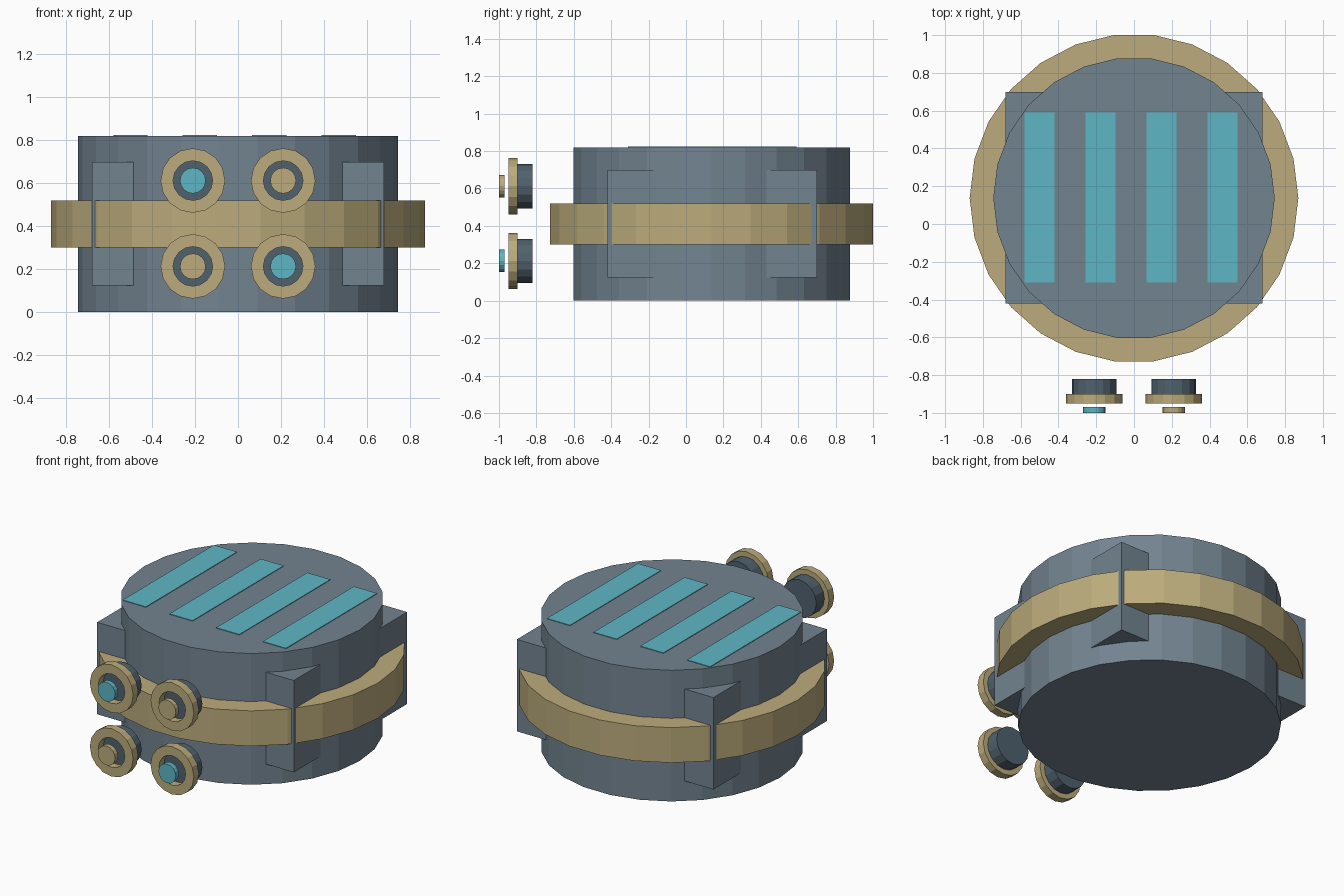
import bpy
import bmesh
from math import pi, sin, cos

if "Cube" in bpy.data.objects:
    bpy.data.objects.remove(bpy.data.objects["Cube"], do_unlink=True)


def material(name, color):
    mat = bpy.data.materials.new(name)
    mat.use_nodes = True
    mat.diffuse_color = (*color, 1)
    mat.node_tree.nodes["Principled BSDF"].inputs["Base Color"].default_value = (*color, 1)
    return mat


slate = material("slate grey", (0.17, 0.23, 0.28))
dark = material("dark slate", (0.08, 0.12, 0.155))
gold = material("pale gold", (0.50, 0.41, 0.20))
cyan = material("cyan", (0.11, 0.47, 0.55))
CY = 0.137  # centre of the drum


def finish(name, mat):
    obj = bpy.context.object
    obj.name = name
    obj.data.materials.append(mat)
    return obj


def box(name, mat, center, size):
    bpy.ops.mesh.primitive_cube_add(size=1, location=center)
    obj = finish(name, mat)
    obj.scale = size
    return obj


def drum(name, mat, radius, z0, z1):
    # 26 sides with a corner on the x axis
    bpy.ops.mesh.primitive_cylinder_add(vertices=26, radius=radius, depth=z1 - z0,
                                        location=(0, CY, (z0 + z1) / 2),
                                        rotation=(0, 0, pi / 2))
    return finish(name, mat)


def disc(name, mat, radius, x, z, y0, y1):
    bpy.ops.mesh.primitive_cylinder_add(vertices=16, radius=radius, depth=y1 - y0,
                                        location=(x, (y0 + y1) / 2, z),
                                        rotation=(pi / 2, 0, 0))
    return finish(name, mat)


def washer(name, mat, outer, inner, x, z, y0, y1, sides=16):
    bm = bmesh.new()
    section = [(outer, y0), (outer, y1), (inner, y1), (inner, y0)]
    rings = []
    for i in range(sides):
        a = 2 * pi * i / sides
        rings.append([bm.verts.new((x + r * sin(a), y, z + r * cos(a))) for r, y in section])
    for i in range(sides):
        a, b = rings[i], rings[(i + 1) % sides]
        for k in range(4):
            n = (k + 1) % 4
            bm.faces.new((a[k], b[k], b[n], a[n]))
    bmesh.ops.recalc_face_normals(bm, faces=bm.faces)
    mesh = bpy.data.meshes.new(name)
    bm.to_mesh(mesh)
    bm.free()
    obj = bpy.data.objects.new(name, mesh)
    bpy.context.collection.objects.link(obj)
    mesh.materials.append(mat)


# Main drum, belt and the block whose corners stick out
drum("drum_body", slate, 0.745, 0, 0.82)
drum("belt", gold, 0.87, 0.30, 0.52)
box("corner_block", slate, (0, CY + 0.003, 0.412), (1.36, 1.12, 0.575))

# Stripes on the lid
for i in range(4):
    box(f"lid_stripe_{i + 1}", cyan, (-0.5 + 0.323 * i, 0.14, 0.82), (0.16, 0.90, 0.008))

# Four knobs in front of the drum, tips alternating in colour
for side, x in (("right", -0.21), ("left", 0.21)):
    for level, z in (("lower", 0.213), ("upper", 0.612)):
        tag = f"{level}_{side}"
        disc("knob_base_" + tag, dark, 0.118, x, z, -0.90, -0.82)
        washer("knob_collar_" + tag, gold, 0.15, 0.092, x, z, -0.95, -0.90)
        tip = cyan if (side == "right") == (level == "upper") else gold
        disc("knob_tip_" + tag, tip, 0.06, x, z, -1.0, -0.97)
